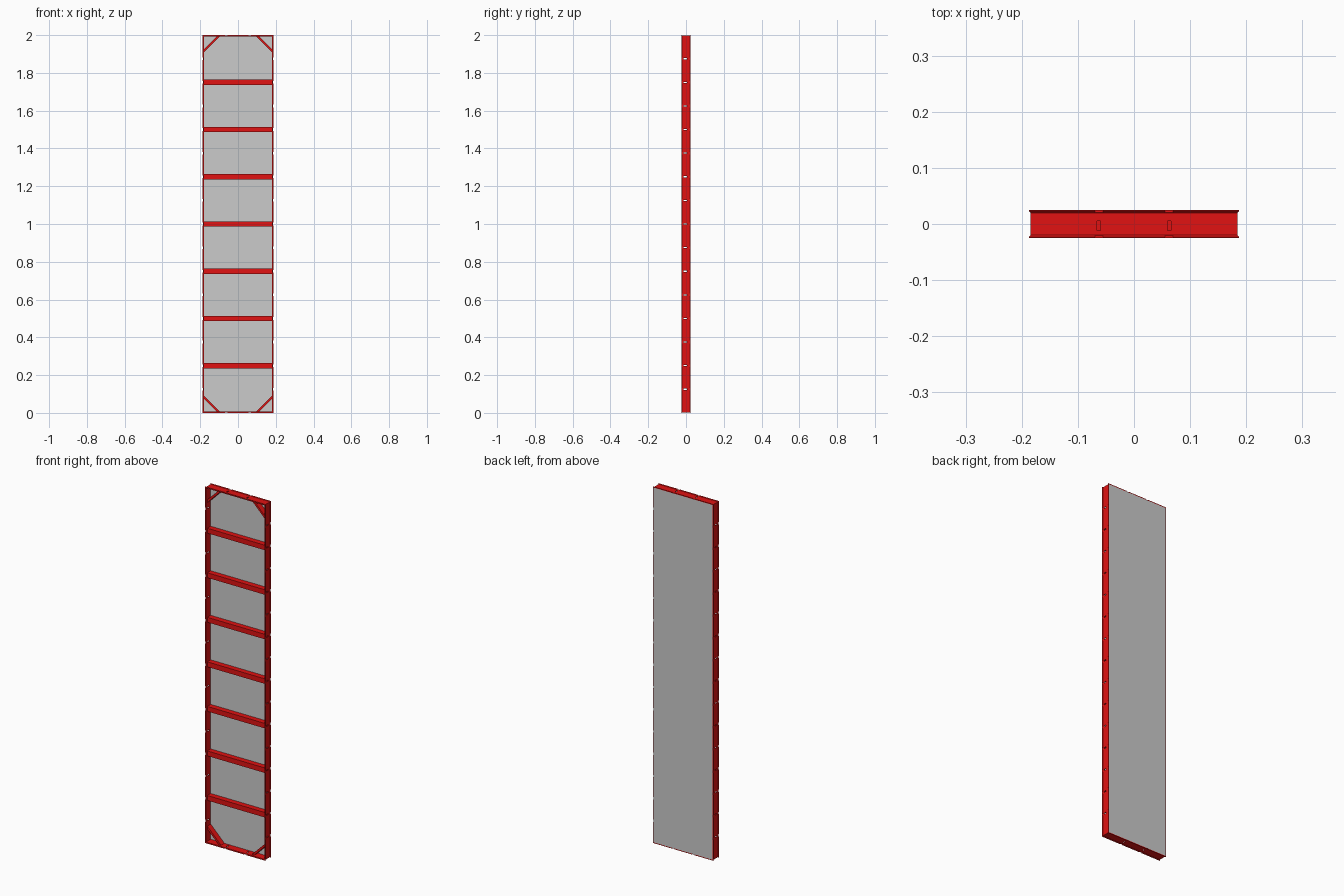
import bpy, bmesh
from mathutils import Vector

if "Cube" in bpy.data.objects:
    bpy.data.objects.remove(bpy.data.objects["Cube"])

W, H = 0.375, 2.0          # panel width and height
RAIL = 0.007               # rail thickness
Y0, Y1 = -0.014, 0.016     # depth range of the inner bracing

red = bpy.data.materials.new("red_steel")
red.diffuse_color = (0.75, 0.006, 0.006, 1)
red.use_nodes = True
red.node_tree.nodes["Principled BSDF"].inputs["Base Color"].default_value = red.diffuse_color


def finish(bm, name, mat=None):
    bmesh.ops.recalc_face_normals(bm, faces=bm.faces)
    me = bpy.data.meshes.new(name)
    bm.to_mesh(me)
    bm.free()
    ob = bpy.data.objects.new(name, me)
    bpy.context.scene.collection.objects.link(ob)
    if mat:
        me.materials.append(mat)
    return ob


def add_box(bm, c, s):
    vs = bmesh.ops.create_cube(bm, size=1)["verts"]
    for v in vs:
        v.co = Vector((v.co.x * s[0] + c[0], v.co.y * s[1] + c[1], v.co.z * s[2] + c[2]))


def bridge(bm, loops, closed=True):
    n = len(loops)
    for i in range(n if closed else n - 1):
        a, b = loops[i], loops[(i + 1) % n]
        for j in range(len(a)):
            k = (j + 1) % len(a)
            bm.faces.new((a[j], a[k], b[k], b[j]))


# Outer frame: rail section (inset, y) swept round the rectangle with mitres
section = [(0, -.025), (0, -.023), (.003, -.020), (.003, .020), (0, .023), (0, .025),
           (.0045, .025), (.0045, .016), (RAIL, .016), (RAIL, -.025)]
bm = bmesh.new()
loops = []
for sx, top in ((-1, 0), (1, 0), (1, 1), (-1, 1)):
    loops.append([bm.verts.new((sx * (W / 2 - u), y, H - u if top else u)) for u, y in section])
bridge(bm, loops)
frame = finish(bm, "outer_frame", red)

# Slots through the rails, and notches through the lips beside each slot
slots, notches = bmesh.new(), bmesh.new()
for k in range(1, 16):
    for s in (-1, 1):
        add_box(slots, (s * W / 2, -.0035, k * .125), (.03, .017, .006))
        add_box(notches, (s * W / 2, 0, k * .125), (.0056, .06, .014))
for x in (-.0625, .0625):
    for z in (0, H):
        add_box(slots, (x, -.0035, z), (.006, .017, .03))
        add_box(notches, (x, 0, z), (.014, .06, .0056))

for cutter in (finish(notches, "notch_cutter"), finish(slots, "slot_cutter")):
    cutter.hide_render = True
    mod = frame.modifiers.new("cut", 'BOOLEAN')
    mod.operation = 'DIFFERENCE'
    mod.solver = 'EXACT'
    mod.object = cutter
bpy.context.view_layer.update()
cut = bpy.data.meshes.new_from_object(frame.evaluated_get(bpy.context.evaluated_depsgraph_get()))
frame.modifiers.clear()
frame.data = cut
cut.materials.clear()
cut.materials.append(red)
for n in ("notch_cutter", "slot_cutter"):
    bpy.data.objects.remove(bpy.data.objects[n])

# Facing sheet set into the back of the frame
bm = bmesh.new()
add_box(bm, (0, .0205, H / 2), (W - .009, .009, H - .009))
finish(bm, "facing_sheet")

# Hollow cross bars
for k in range(1, 8):
    bm = bmesh.new()
    z, hx = k * .25, W / 2 - RAIL
    loops = []
    for x, t in ((-hx, 0), (hx, 0), (hx, .002), (-hx, .002)):
        loops.append([bm.verts.new((x, y, z + dz)) for y, dz in (
            (Y0 + t, -.014 + t), (Y1 - t, -.014 + t), (Y1 - t, .014 - t), (Y0 + t, .014 - t))])
    bridge(bm, loops)
    finish(bm, f"cross_bar_{k}", red)

# Diagonal corner braces
for sx in (-1, 1):
    for top in (0, 1):
        bm = bmesh.new()
        loops = []
        for y in (Y0, Y1):
            pts = [(.006, .077), (.077, .006), (.093, .006), (.006, .093)]
            loops.append([bm.verts.new((sx * (W / 2 - u), y, H - v if top else v)) for u, v in pts])
        bridge(bm, loops, closed=False)
        for lp in loops:
            bm.faces.new(lp)
        finish(bm, "corner_brace", red)
